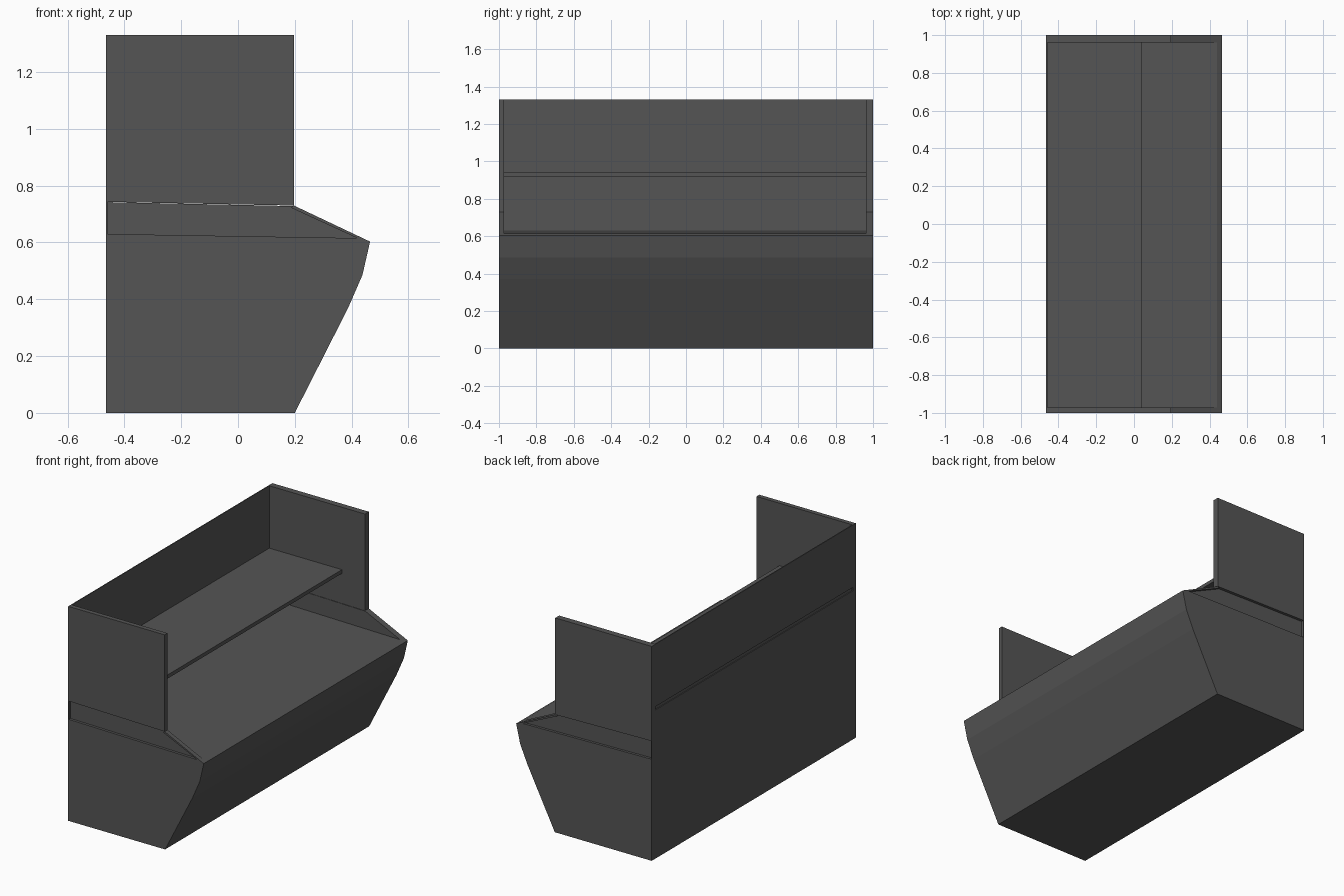
import bpy, bmesh

if "Cube" in bpy.data.objects:
    bpy.data.objects.remove(bpy.data.objects["Cube"])

# Dark grey finish for the whole counter
finish = bpy.data.materials.new("dark_grey_finish")
finish.diffuse_color = (0.09, 0.09, 0.09, 1)
finish.use_nodes = True
finish.node_tree.nodes["Principled BSDF"].inputs["Base Color"].default_value = finish.diffuse_color


def extrude_profile(name, points, y0, y1):
    """Extrude an (x, z) profile along y into a solid."""
    bm = bmesh.new()
    face = bm.faces.new([bm.verts.new((x, y0, z)) for x, z in points])
    result = bmesh.ops.extrude_face_region(bm, geom=[face])
    moved = [v for v in result["geom"] if isinstance(v, bmesh.types.BMVert)]
    bmesh.ops.translate(bm, verts=moved, vec=(0, y1 - y0, 0))
    bmesh.ops.recalc_face_normals(bm, faces=bm.faces)
    mesh = bpy.data.meshes.new(name)
    bm.to_mesh(mesh)
    bm.free()
    mesh.materials.append(finish)
    obj = bpy.data.objects.new(name, mesh)
    bpy.context.collection.objects.link(obj)
    return obj


def box(name, x0, x1, y0, y1, z0, z1):
    return extrude_profile(name, [(x0, z0), (x1, z0), (x1, z1), (x0, z1)], y0, y1)


BACK, FRONT, PANEL_X = -0.465, 0.465, 0.197
NEAR_Y, FAR_Y = -0.972, 0.962   # inner faces of the two ends

# Counter body with the leaning front and a gently sloping top
extrude_profile("counter_body", [
    (BACK, 0), (0.2, 0), (0.388, 0.37), (0.438, 0.485),
    (FRONT, 0.603), (0.44, 0.615), (BACK, 0.63)], -1, 1)

for side, inner, label in ((-1, NEAR_Y, "near"), (1, FAR_Y, "far")):
    # Recessed band between body and upper panel, sloping down to the front
    extrude_profile(label + "_side_band", [
        (BACK + 0.005, 0.62), (0.44, 0.608), (FRONT, 0.603),
        (PANEL_X, 0.728), (BACK + 0.005, 0.742)], inner, 0.984 * side)
    # Sloping cap over the front of the band
    extrude_profile(label + "_sloping_cap", [
        (FRONT, 0.603), (PANEL_X, 0.73), (PANEL_X - 0.01, 0.722), (0.44, 0.606)],
        inner, side)
    # Upper end panel
    extrude_profile(label + "_end_panel", [
        (BACK, 0.743), (PANEL_X, 0.73), (PANEL_X, 1.33), (BACK, 1.33)],
        inner, side)

# Thin back wall with a slot at shelf height
box("lower_back_wall", BACK, BACK + 0.006, -1, 1, 0.625, 0.743)
box("middle_back_wall", BACK, BACK + 0.006, NEAR_Y, FAR_Y, 0.743, 0.922)
box("upper_back_wall", BACK, BACK + 0.006, NEAR_Y, FAR_Y, 0.943, 1.33)

# Shelf above the worktop
box("shelf", BACK + 0.005, 0.04, NEAR_Y, FAR_Y, 0.92, 0.943)
